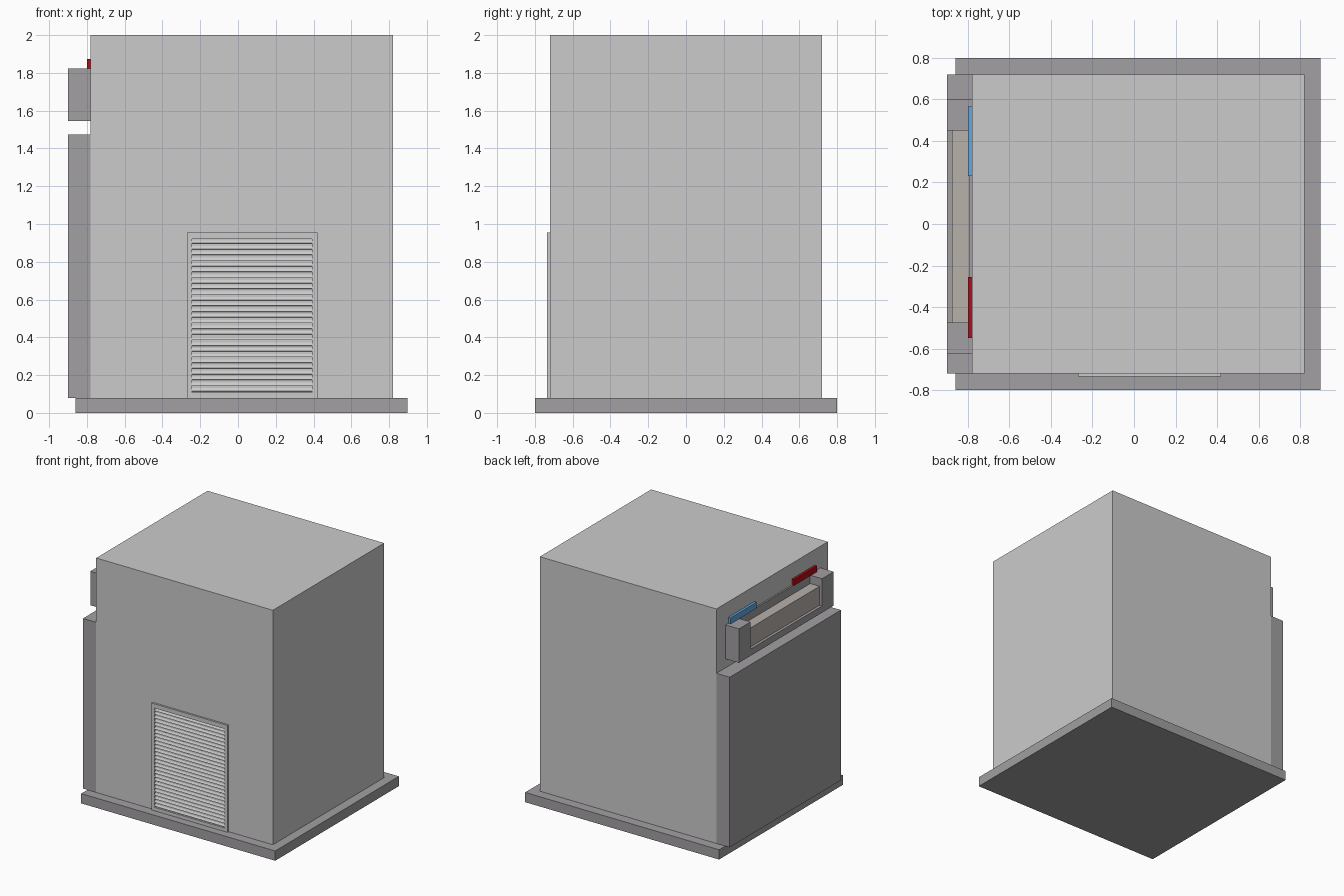
import bpy, bmesh
from math import radians
from mathutils import Matrix, Vector

if "Cube" in bpy.data.objects:
    bpy.data.objects.remove(bpy.data.objects["Cube"])


def material(name, rgb):
    m = bpy.data.materials.new(name)
    m.diffuse_color = (*rgb, 1)
    m.use_nodes = True
    m.node_tree.nodes["Principled BSDF"].inputs["Base Color"].default_value = m.diffuse_color
    return m


DARK = material("dark_grey", (0.36, 0.35, 0.36))
TAUPE = material("taupe", (0.48, 0.44, 0.41))
BLUE = material("blue", (0.12, 0.40, 0.75))
RED = material("red", (0.45, 0.004, 0.008))


def finish(name, bm, mat=None):
    bmesh.ops.recalc_face_normals(bm, faces=bm.faces)
    me = bpy.data.meshes.new(name)
    bm.to_mesh(me)
    bm.free()
    if mat:
        me.materials.append(mat)
    ob = bpy.data.objects.new(name, me)
    bpy.context.collection.objects.link(ob)
    return ob


def add_box(bm, x, y, z, tilt=0):
    """Box from axis ranges, optionally tilted about its own x axis."""
    centre = [(a + b) / 2 for a, b in (x, y, z)]
    size = [b - a for a, b in (x, y, z)]
    mat = (Matrix.Translation(centre) @ Matrix.Rotation(tilt, 4, 'X')
           @ Matrix.Diagonal((*size, 1)))
    bmesh.ops.create_cube(bm, size=1, matrix=mat)


def box(name, x, y, z, mat=None):
    bm = bmesh.new()
    add_box(bm, x, y, z)
    return finish(name, bm, mat)


def extrude(name, points, vec, mat=None):
    bm = bmesh.new()
    face = bm.faces.new([bm.verts.new(p) for p in points])
    new = bmesh.ops.extrude_face_region(bm, geom=[face], use_keep_orig=True)
    bmesh.ops.translate(bm, vec=Vector(vec),
                        verts=[v for v in new["geom"] if isinstance(v, bmesh.types.BMVert)])
    return finish(name, bm, mat)


# Plinth, cabinet and side panel
box("plinth", (-0.86, 0.897), (-0.8, 0.8), (0, 0.08), DARK)
box("cabinet", (-0.78, 0.82), (-0.72, 0.72), (0.08, 2))
box("side_panel", (-0.9, -0.78), (-0.72, 0.72), (0.08, 1.473), DARK)

# U-shaped tray housing with its back plate and inset panel
u_shape = [(-0.625, 1.545), (0.6, 1.545), (0.6, 1.823), (0.45, 1.823),
           (0.45, 1.6), (-0.475, 1.6), (-0.475, 1.823), (-0.625, 1.823)]
extrude("tray_housing", [(-0.9, y, z) for y, z in u_shape], (0.12, 0, 0), DARK)
box("tray_back", (-0.793, -0.78), (-0.475, 0.45), (1.6, 1.823), DARK)
box("tray_inset", (-0.877, -0.793), (-0.475, 0.45), (1.6, 1.755), TAUPE)

# Hot and cold indicator strips
box("blue_strip", (-0.8, -0.78), (0.23, 0.565), (1.823, 1.873), BLUE)
box("red_strip", (-0.8, -0.78), (-0.55, -0.255), (1.823, 1.873), RED)

# Vent frame made of four bars around the opening
X0, X1, Z0, Z1 = -0.27, 0.42, 0.08, 0.955
IX0, IX1, IZ0, IZ1 = -0.243, 0.393, 0.108, 0.92
depth = (-0.735, -0.72)
bm = bmesh.new()
add_box(bm, (X0, IX0), depth, (Z0, Z1))
add_box(bm, (IX1, X1), depth, (Z0, Z1))
add_box(bm, (IX0, IX1), depth, (Z0, IZ0))
add_box(bm, (IX0, IX1), depth, (IZ1, Z1))
finish("vent_frame", bm)

# Tilted louvre slats
bm = bmesh.new()
count = 27
step = (IZ1 - IZ0) / count
for i in range(count):
    z = IZ0 + (i + 0.5) * step
    add_box(bm, (IX0, IX1), (-0.729, -0.725), (z - 0.009, z + 0.009), radians(-30))
finish("vent_slats", bm)
